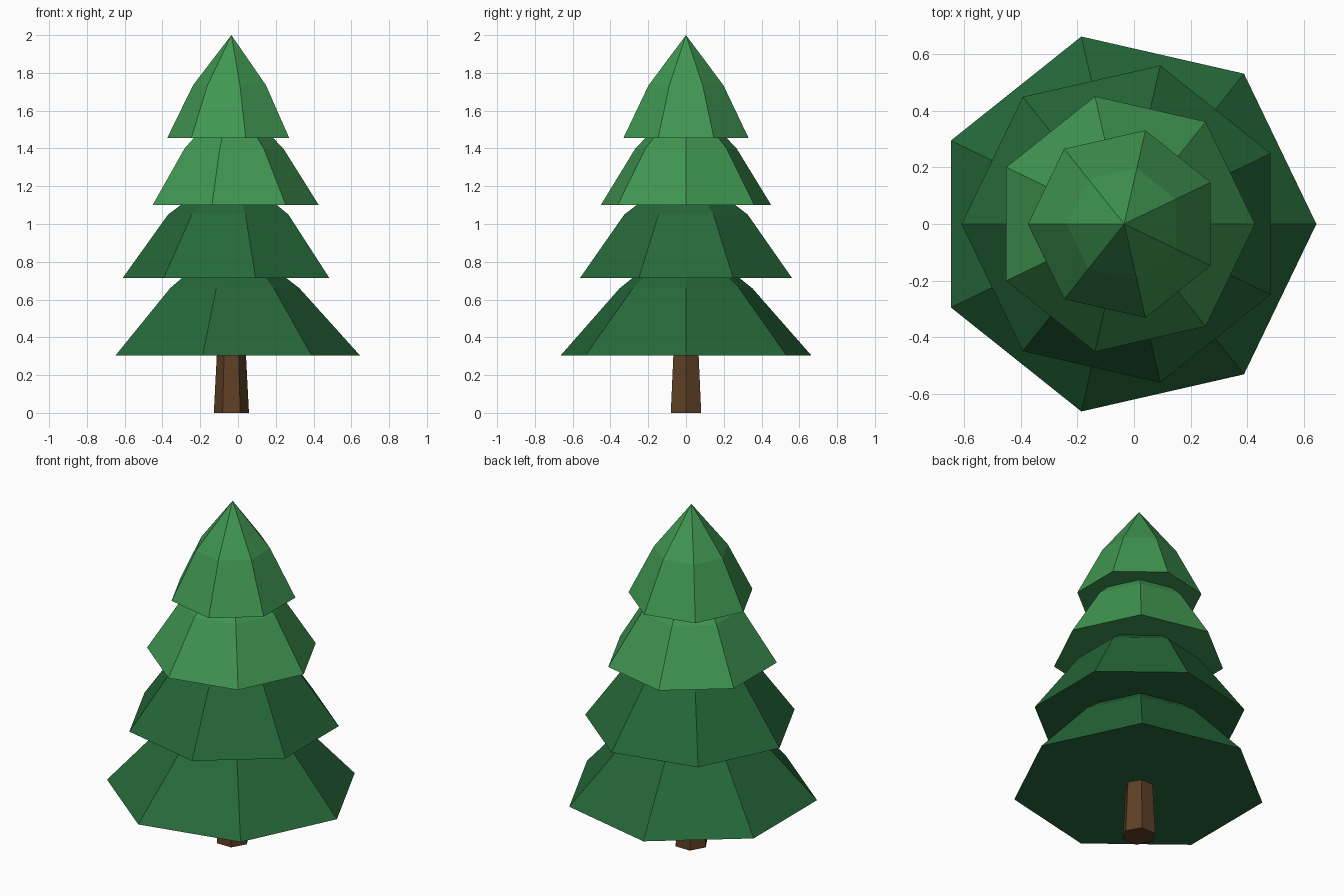
import bpy
import math

cube = bpy.data.objects.get("Cube")
if cube:
    bpy.data.objects.remove(cube, do_unlink=True)

AXIS_X = -0.035  # the trunk line


def make_material(name, color):
    mat = bpy.data.materials.new(name)
    mat.use_nodes = True
    mat.diffuse_color = color
    bsdf = next(n for n in mat.node_tree.nodes if n.type == "BSDF_PRINCIPLED")
    bsdf.inputs["Base Color"].default_value = color
    bsdf.inputs["Roughness"].default_value = 0.9
    return mat


def lathe(name, profile, sides, start, mat):
    """Flat-faced solid from (radius, height) rings; radius 0 makes a tip."""
    verts, faces, rings = [], [], []
    for radius, z in profile:
        count = sides if radius > 0 else 1
        rings.append([len(verts) + i for i in range(count)])
        for i in range(count):
            a = start + i * math.tau / sides
            verts.append((AXIS_X + radius * math.cos(a), radius * math.sin(a), z))
    faces.append(rings[0][::-1])
    for low, high in zip(rings, rings[1:]):
        for i in range(sides):
            j = (i + 1) % sides
            if len(high) == 1:
                faces.append((low[i], low[j], high[0]))
            else:
                faces.append((low[i], low[j], high[j], high[i]))
    if len(rings[-1]) > 1:
        faces.append(rings[-1])
    mesh = bpy.data.meshes.new(name)
    mesh.from_pydata(verts, [], faces)
    mesh.materials.append(mat)
    obj = bpy.data.objects.new(name, mesh)
    bpy.context.collection.objects.link(obj)
    return obj


bark = make_material("bark brown", (0.114, 0.051, 0.019, 1))
dark = make_material("dark green", (0.019, 0.141, 0.042, 1))
light = make_material("light green", (0.051, 0.305, 0.084, 1))

# Tapered six-sided trunk
lathe("trunk", [(0.093, 0), (0.076, 0.33)], 6, 0, bark)

# Seven-sided foliage tiers, each turned half a turn from the one below
tiers = [
    ("bottom_foliage", dark, [(0.68, 0.305), (0.36, 0.66), (0, 0.94)]),
    ("lower_foliage", dark, [(0.575, 0.715), (0.335, 1.05), (0, 1.30)]),
    ("upper_foliage", light, [(0.463, 1.10), (0.275, 1.40), (0, 1.68)]),
    ("top_foliage", light, [(0.34, 1.455), (0.203, 1.735), (0, 2.0)]),
]
for i, (name, mat, profile) in enumerate(tiers):
    lathe(name, profile, 7, math.pi * (i % 2), mat)
